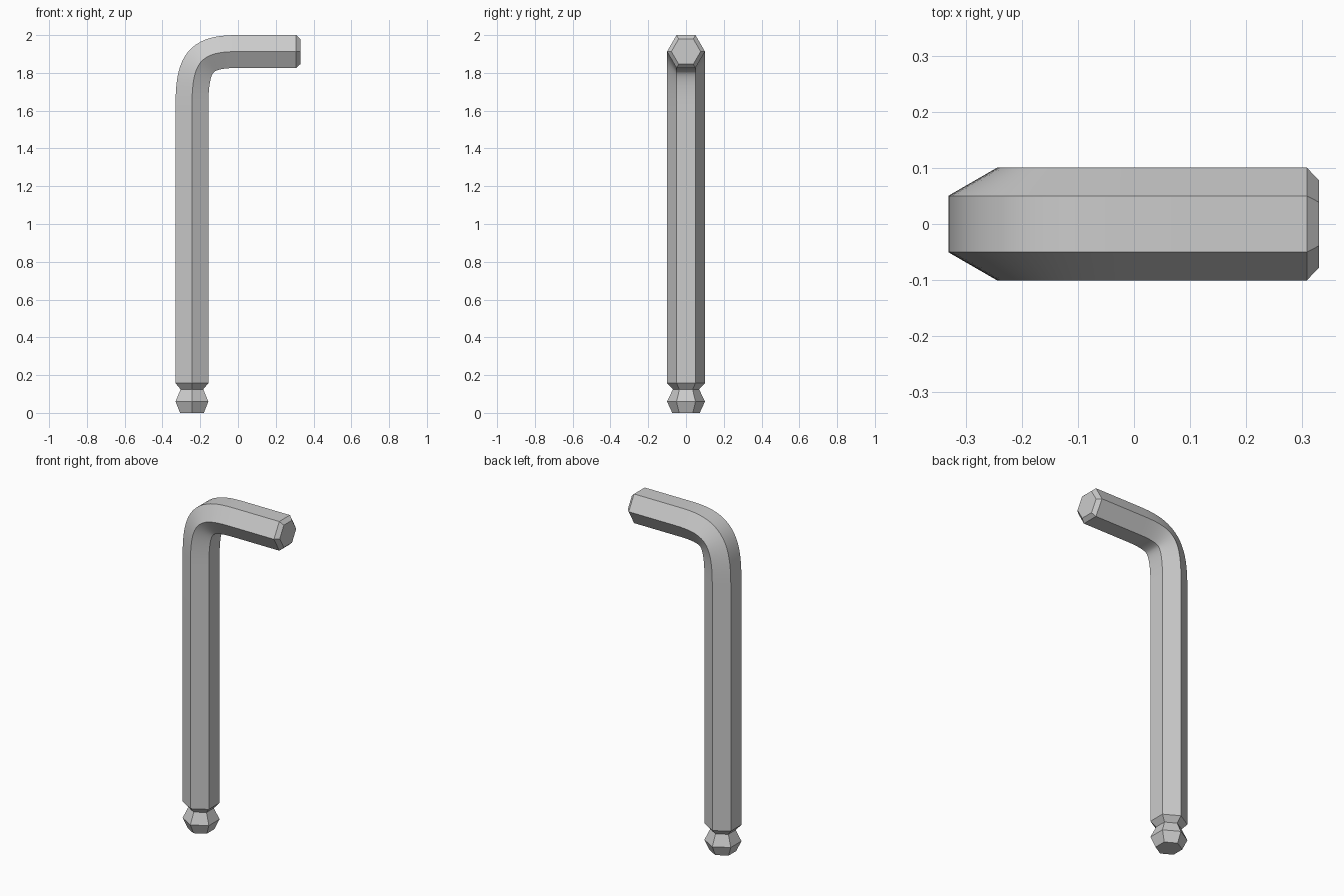
import bpy, bmesh, math
from mathutils import Vector

if "Cube" in bpy.data.objects:
    bpy.data.objects.remove(bpy.data.objects["Cube"])

CX, TOP, A = -0.244, 1.913, 0.087   # shaft axis x, short arm axis z, half across flats


def bezier(p0, c0, c1, p1, n):
    pts = []
    for i in range(n + 1):
        t = i / n
        s = 1 - t
        pos = p0 * s**3 + c0 * 3*s*s*t + c1 * 3*s*t*t + p1 * t**3
        tan = (c0 - p0) * s*s + (c1 - c0) * 2*s*t + (p1 - c1) * t*t
        pts.append((pos, tan.normalized(), A))
    return pts


UP, RIGHT = Vector((0, 0, 1)), Vector((1, 0, 0))

# ball end and neck: (height, half across flats)
stations = [(Vector((CX, 0, z)), UP, a) for z, a in
            [(0, 0.063), (0.06, 0.087), (0.125, 0.060), (0.157, A)]]

# bend from the long arm into the short arm
start, corner, end = Vector((CX, 0, 1.62)), Vector((CX, 0, TOP)), Vector((0, 0, TOP))
stations += bezier(start, start.lerp(corner, 0.82), end.lerp(corner, 0.82), end, 20)

# short arm with chamfered tip
stations += [(Vector((0.308, 0, TOP)), RIGHT, A), (Vector((0.33, 0, TOP)), RIGHT, 0.067)]

# loft hexagonal sections, corners pointing to +y and -y
bm = bmesh.new()
rings = []
for pos, tan, a in stations:
    side = Vector((0, 1, 0))
    out = side.cross(tan)
    r = a / math.cos(math.pi / 6)
    rings.append([bm.verts.new(pos + side * r * math.cos(k * math.pi / 3)
                               + out * r * math.sin(k * math.pi / 3)) for k in range(6)])
for lo, hi in zip(rings, rings[1:]):
    for k in range(6):
        j = (k + 1) % 6
        bm.faces.new((lo[k], lo[j], hi[j], hi[k]))
bm.faces.new(rings[0])
bm.faces.new(rings[-1])
bmesh.ops.recalc_face_normals(bm, faces=bm.faces)

mesh = bpy.data.meshes.new("hex_key")
bm.to_mesh(mesh)
bm.free()
key = bpy.data.objects.new("hex_key", mesh)
bpy.context.collection.objects.link(key)

# smooth along the bend, sharp hexagon edges
bpy.context.view_layer.objects.active = key
key.select_set(True)
bpy.ops.object.shade_smooth_by_angle(angle=math.radians(25))
